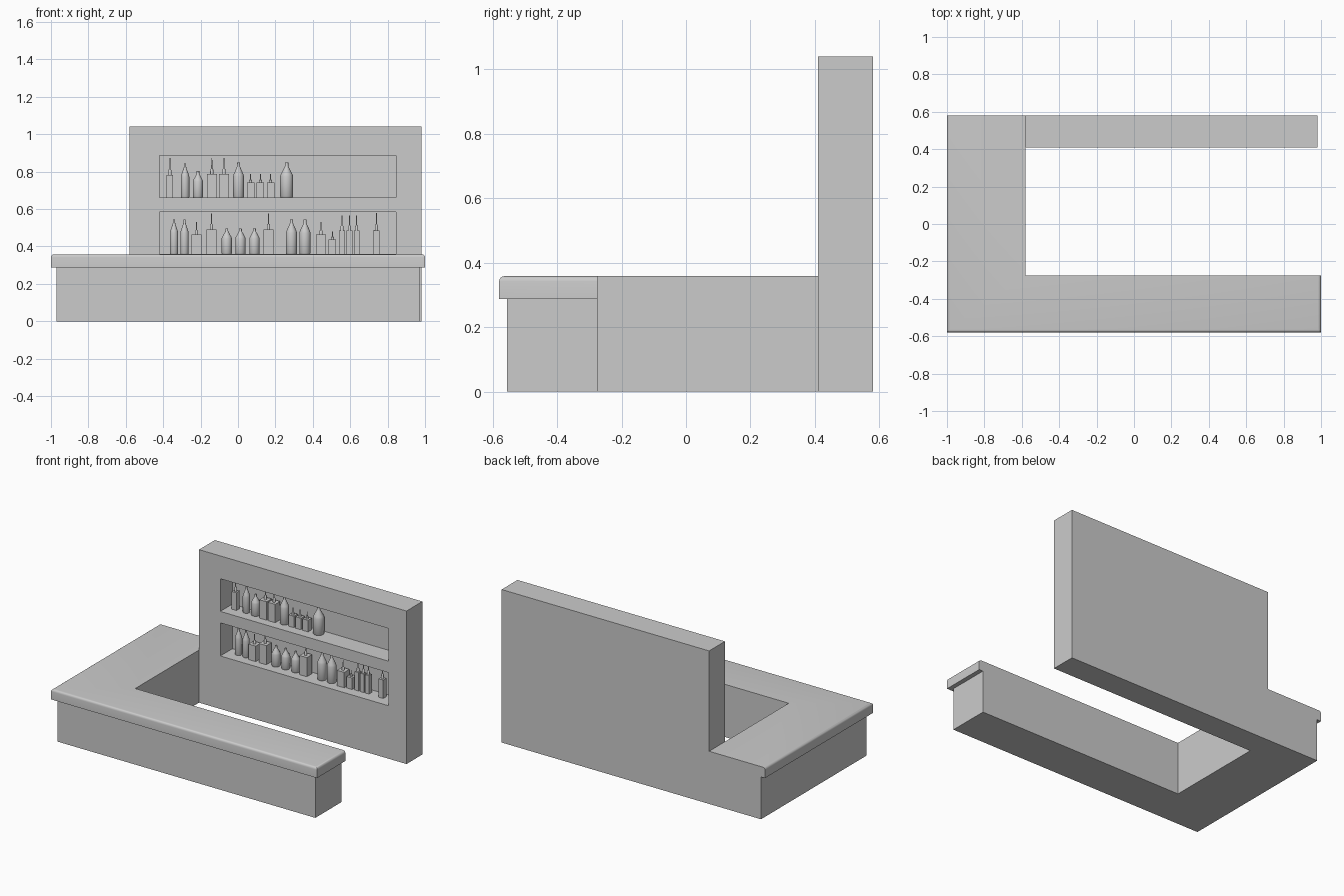
import bpy, bmesh, math

if "Cube" in bpy.data.objects:
    bpy.data.objects.remove(bpy.data.objects["Cube"])


def finish(name, bm):
    bmesh.ops.recalc_face_normals(bm, faces=bm.faces)
    me = bpy.data.meshes.new(name)
    bm.to_mesh(me)
    bm.free()
    ob = bpy.data.objects.new(name, me)
    bpy.context.collection.objects.link(ob)
    bpy.ops.object.select_all(action='DESELECT')
    ob.select_set(True)
    bpy.context.view_layer.objects.active = ob
    return ob


def add_box(bm, lo, hi):
    vs = bmesh.ops.create_cube(bm, size=1)['verts']
    for v in vs:
        for i in range(3):
            v.co[i] = (lo[i] + hi[i]) / 2 + v.co[i] * (hi[i] - lo[i])


def box(name, lo, hi):
    bm = bmesh.new()
    add_box(bm, lo, hi)
    return finish(name, bm)


def prism(outline, z0, z1):
    bm = bmesh.new()
    f = bm.faces.new([bm.verts.new((x, y, z0)) for x, y in outline])
    new = bmesh.ops.extrude_face_region(bm, geom=[f])['geom']
    for v in new:
        if isinstance(v, bmesh.types.BMVert):
            v.co.z = z1
    return bm


def add_lathe(bm, cx, cy, z, profile, n=20):
    rings = [[bm.verts.new((cx + r * math.cos(2 * math.pi * k / n),
                            cy + r * math.sin(2 * math.pi * k / n), z + h))
              for k in range(n)] for r, h in profile]
    for a, b in zip(rings, rings[1:]):
        for k in range(n):
            bm.faces.new((a[k], a[(k + 1) % n], b[(k + 1) % n], b[k]))
    bm.faces.new(rings[0])
    bm.faces.new(rings[-1])


# L-shaped counter: base set back from the overhanging top on the outer sides
BACK, IN_X, IN_Y = 0.58, -0.58, -0.275


def l_shape(left, right, front):
    return [(left, front), (right, front), (right, IN_Y),
            (IN_X, IN_Y), (IN_X, BACK), (left, BACK)]


finish("counter_base", prism(l_shape(-0.97, 0.97, -0.555), 0, 0.29))

bm = prism(l_shape(-1, 1, -0.58), 0.288, 0.358)
outer = []
for e in bm.edges:
    a, b = (v.co for v in e.verts)
    if min(a.z, b.z) > 0.35:
        m = (a + b) / 2
        if m.x < -0.99 or m.x > 0.99 or m.y < -0.57:
            outer.append(e)
bmesh.ops.bevel(bm, geom=outer, offset=0.016, segments=4, profile=0.5, affect='EDGES')
finish("counter_top", bm)
bpy.ops.object.shade_smooth_by_angle(angle=math.radians(30))

# Back wall with two display niches
SHELF_LOW, SHELF_HIGH = 0.36, 0.663
wall = box("back_wall", (-0.58, 0.41, 0), (0.98, 0.58, 1.04))
for z0, z1 in ((SHELF_LOW, 0.585), (SHELF_HIGH, 0.885)):
    cutter = box("niche_cutter", (-0.42, 0.30, z0), (0.845, 0.54, z1))
    cutter.hide_render = True
    bpy.context.view_layer.objects.active = wall
    mod = wall.modifiers.new("niche", 'BOOLEAN')
    mod.operation = 'DIFFERENCE'
    mod.solver = 'EXACT'
    mod.object = cutter
    bpy.ops.object.modifier_apply(modifier=mod.name)
    bpy.data.objects.remove(cutter)

# Bottles
BOTTLE_Y = 0.495


def round_bottle(x, z, width, h):
    r = width / 2
    bm = bmesh.new()
    add_lathe(bm, x, BOTTLE_Y, z, [
        (r * 0.92, 0), (r, 0.004), (r, h * 0.6), (r * 0.88, h * 0.67),
        (r * 0.4, h * 0.84), (r * 0.27, h * 0.9), (r * 0.25, h)])
    finish("round_bottle", bm)
    bpy.ops.object.shade_smooth_by_angle(angle=math.radians(40))


def square_bottle(x, z, width, body, h):
    w = width / 2
    bm = bmesh.new()
    add_box(bm, (x - w, BOTTLE_Y - w, z), (x + w, BOTTLE_Y + w, z + body))
    # neck and thin pourer
    s = h - body
    add_lathe(bm, x, BOTTLE_Y, z + body, [
        (0.009, -0.002), (0.008, s * 0.28), (0.0035, s * 0.36), (0.002, s)], 12)
    finish("square_bottle", bm)
    bpy.ops.object.shade_smooth_by_angle(angle=math.radians(40))


# (shelf, width, height, x positions)
for z, width, h, xs in (
        (SHELF_HIGH, 0.046, 0.18, (-0.283,)),
        (SHELF_HIGH, 0.055, 0.14, (-0.214,)),
        (SHELF_HIGH, 0.058, 0.185, (0.003,)),
        (SHELF_HIGH, 0.07, 0.185, (0.26,)),
        (SHELF_LOW, 0.045, 0.185, (-0.342, -0.286)),
        (SHELF_LOW, 0.055, 0.137, (-0.06, 0.013, 0.088)),
        (SHELF_LOW, 0.06, 0.185, (0.286, 0.358))):
    for x in xs:
        round_bottle(x, z, width, h)

# (shelf, width, body height, total height, x positions)
for z, width, body, h, xs in (
        (SHELF_HIGH, 0.035, 0.12, 0.21, (-0.364,)),
        (SHELF_HIGH, 0.054, 0.125, 0.21, (-0.14, -0.075)),
        (SHELF_HIGH, 0.04, 0.078, 0.125, (0.067, 0.12, 0.174)),
        (SHELF_LOW, 0.055, 0.105, 0.17, (-0.222, 0.444)),
        (SHELF_LOW, 0.055, 0.13, 0.217, (-0.142, 0.163)),
        (SHELF_LOW, 0.04, 0.078, 0.12, (0.505,)),
        (SHELF_LOW, 0.03, 0.125, 0.205, (0.556, 0.596, 0.634)),
        (SHELF_LOW, 0.035, 0.125, 0.22, (0.74,))):
    for x in xs:
        square_bottle(x, z, width, body, h)
